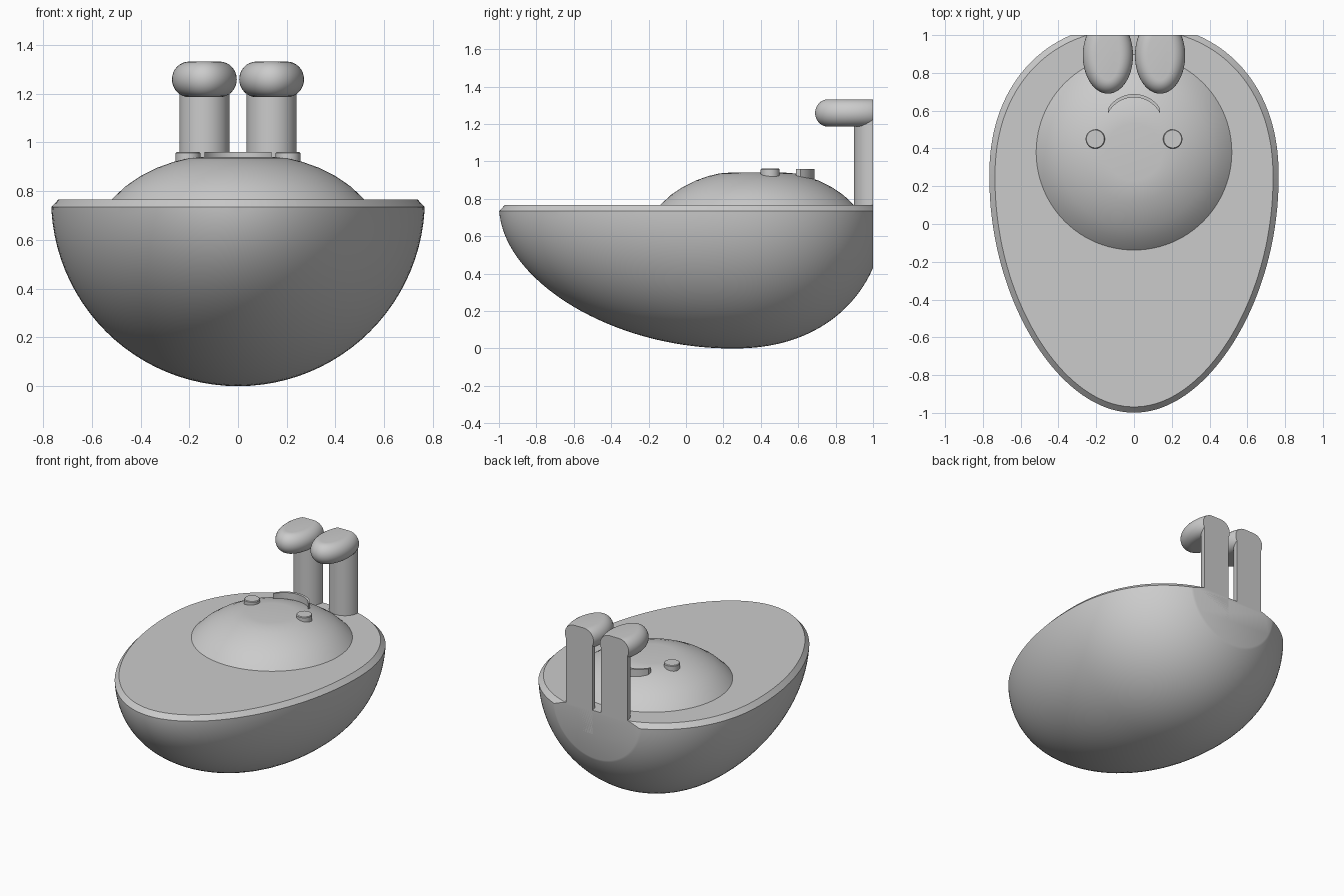
import bpy, bmesh, math
from mathutils import Vector

cube = bpy.data.objects.get("Cube")
if cube:
    bpy.data.objects.remove(cube, do_unlink=True)

RIM, BACK = 0.767, 1.0

grey = bpy.data.materials.new("plain grey")
grey.use_nodes = True
grey.diffuse_color = (0.6, 0.6, 0.6, 1)
grey.node_tree.nodes["Principled BSDF"].inputs["Base Color"].default_value = (0.6, 0.6, 0.6, 1)


def finish(bm, name):
    bmesh.ops.recalc_face_normals(bm, faces=bm.faces[:])
    mesh = bpy.data.meshes.new(name)
    bm.to_mesh(mesh)
    bm.free()
    mesh.materials.append(grey)
    mesh.shade_smooth()
    mesh.set_sharp_from_angle(angle=math.radians(30))
    obj = bpy.data.objects.new(name, mesh)
    bpy.context.collection.objects.link(obj)


def lathe(points, centre, axis, steps):
    """Spin a profile all the way round an axis."""
    bm = bmesh.new()
    vs = [bm.verts.new(p) for p in points]
    es = [bm.edges.new(pair) for pair in zip(vs, vs[1:])]
    bmesh.ops.spin(bm, geom=vs + es, cent=centre, axis=axis,
                   angle=math.tau, steps=steps)
    bmesh.ops.remove_doubles(bm, verts=bm.verts[:], dist=0.0001)
    return bm


def slice_off(bm, point, normal, cap=True):
    """Remove everything beyond a plane and return the cut edges."""
    cut = bmesh.ops.bisect_plane(
        bm, geom=bm.verts[:] + bm.edges[:] + bm.faces[:], dist=0.00001,
        plane_co=point, plane_no=normal, clear_outer=True)["geom_cut"]
    edges = [e for e in cut if isinstance(e, bmesh.types.BMEdge)]
    if cap:
        bmesh.ops.edgeloop_fill(bm, edges=edges)
    return edges


def loft(rings):
    """Closed solid through rings with equal point counts."""
    bm = bmesh.new()
    loops = [[bm.verts.new(p) for p in ring] for ring in rings]
    n = len(loops[0])
    for a, b in zip(loops, loops[1:]):
        for i in range(n):
            j = (i + 1) % n
            bm.faces.new((a[i], a[j], b[j], b[i]))
    bm.faces.new(loops[0])
    bm.faces.new(loops[-1])
    return bm


# Half-egg body: narrow at the front, blunt at the back
widest, front_len, back_len = 0.25, 1.25, 0.813
profile = []
for i in range(73):
    a = math.pi * i / 72
    t, r = math.cos(a), math.sin(a)
    if t > 0:
        y = widest - front_len * t
        r *= 1 - 0.07 * t * t
    else:
        y = widest + back_len * abs(t) ** (2 / 2.2)
        r = abs(r) ** (2 / 2.2)
    profile.append((RIM * r, y, RIM))
bm = lathe(profile, (0, 0, RIM), (0, 1, 0), 96)
rim_edges = slice_off(bm, (0, 0, RIM - 0.032), (0, 0, 1), cap=False)

# Chamfered rim and flat top
new = bmesh.ops.extrude_edge_only(bm, edges=rim_edges)["geom"]
middle = Vector((0, 0.05, 0))
for v in [g for g in new if isinstance(g, bmesh.types.BMVert)]:
    v.co.x *= 0.961
    v.co.y = middle.y + (v.co.y - middle.y) * 0.971
    v.co.z = RIM
top = [g for g in new if isinstance(g, bmesh.types.BMEdge)
       and all(abs(v.co.z - RIM) < 0.0001 for v in g.verts)]
bmesh.ops.edgeloop_fill(bm, edges=top)
slice_off(bm, (0, BACK, 0), (0, 1, 0))
finish(bm, "body")

# Round stone with a flattened crown
dome = [(0.538, 0.745), (0.518, 0.767), (0.462, 0.82), (0.40, 0.862),
        (0.33, 0.897), (0.26, 0.922), (0.2, 0.936), (0.15, 0.94), (0, 0.94)]
cy = 0.38
finish(lathe([(r, cy, z) for r, z in dome], (0, cy, 0), (0, 0, 1), 96), "stone")


# Curved mouth between two arcs
def arc(apex, radius):
    xs = [0.137 * (k / 12 - 1) for k in range(25)]
    return [(x, apex - radius + math.sqrt(radius ** 2 - x * x)) for x in xs]


outline = arc(0.688, 0.163) + arc(0.67, 0.155)[::-1]
finish(loft([[(x, y, z) for x, y in outline] for z in (0.88, 0.96)]), "mouth")

button = [(0, 0.9), (0.051, 0.9), (0.051, 0.956), (0.047, 0.961), (0, 0.961)]


def ellipse(x, y, z, rx, ry, n=64):
    return [(x + rx * math.cos(math.tau * k / n),
             y + ry * math.sin(math.tau * k / n), z) for k in range(n)]


for side, s in (("left", 1), ("right", -1)):
    # Eye
    ex, ey = 0.205 * s, 0.45
    finish(lathe([(ex + r, ey, z) for r, z in button], (ex, ey, 0),
                 (0, 0, 1), 40), side + "_eye")

    # Leg, cut flat at the back
    lx = 0.138 * s
    bm = loft([ellipse(lx, BACK + 0.0005, z, 0.103, 0.103) for z in (0.6, 1.25)])
    slice_off(bm, (0, BACK, 0), (0, 1, 0))
    finish(bm, side + "_leg")

    # Foot, an oval pad with a fully rounded edge
    rings = []
    for k in range(17):
        a = math.pi * (k / 16 - 0.5)
        bulge = 0.07 * math.cos(a)
        rings.append(ellipse(lx, 0.892, 1.259 + 0.073 * math.sin(a),
                             0.063 + bulge, 0.132 + bulge))
    bm = loft(rings)
    slice_off(bm, (0, BACK, 0), (0, 1, 0))
    finish(bm, side + "_foot")
